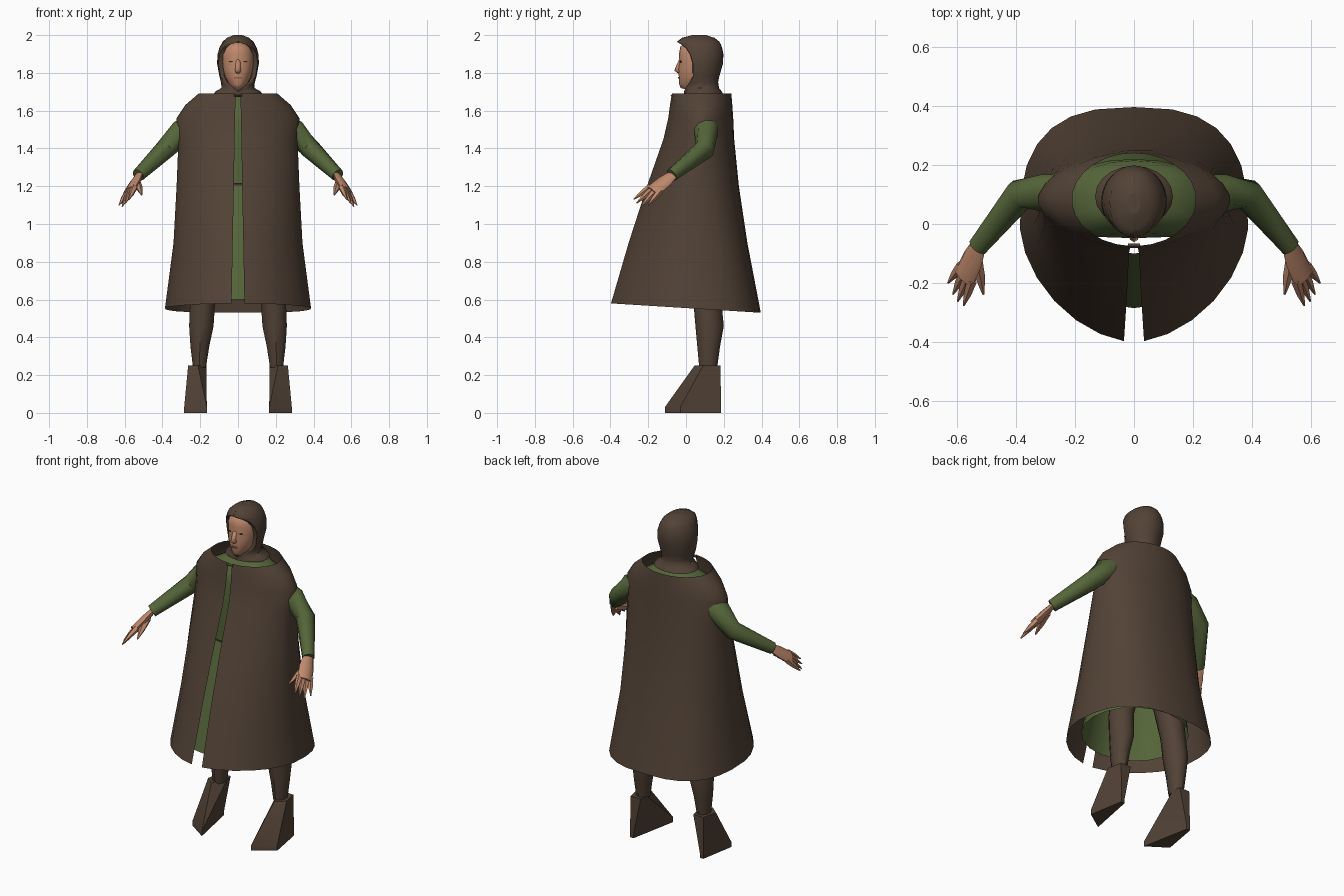
import bpy
import bmesh
from math import asin, cos, sin, pi, radians, copysign
from mathutils import Vector

default_cube = bpy.data.objects.get("Cube")
if default_cube:
    bpy.data.objects.remove(default_cube, do_unlink=True)


def make_material(name, red, green, blue):
    material = bpy.data.materials.new(name)
    material.use_nodes = True
    color = (red, green, blue, 1)
    material.diffuse_color = color
    shader = next(n for n in material.node_tree.nodes if n.type == "BSDF_PRINCIPLED")
    shader.inputs["Base Color"].default_value = color
    return material


BROWN = make_material("brown_cloth", .085, .055, .037)
GREEN = make_material("green_cloth", .092, .132, .042)
SKIN = make_material("skin", .52, .25, .15)
LIPS = make_material("lips", .3, .11, .075)
DARK = make_material("dark_eyes", .05, .03, .022)


def loft(name, rings, material, closed=True, caps=True, smooth=40):
    """Skin a list of equally sized rings of points."""
    bm = bmesh.new()
    rows = [[bm.verts.new(p) for p in ring] for ring in rings]
    count = len(rows[0])
    for low, high in zip(rows, rows[1:]):
        for i in range(count if closed else count - 1):
            j = (i + 1) % count
            bm.faces.new((low[i], low[j], high[j], high[i]))
    if caps:
        bm.faces.new(rows[0][::-1])
        bm.faces.new(rows[-1])
    bmesh.ops.remove_doubles(bm, verts=bm.verts, dist=.0001)
    bmesh.ops.recalc_face_normals(bm, faces=bm.faces)
    mesh = bpy.data.meshes.new(name)
    bm.to_mesh(mesh)
    bm.free()
    mesh.materials.append(material)
    obj = bpy.data.objects.new(name, mesh)
    bpy.context.collection.objects.link(obj)
    bpy.ops.object.select_all(action="DESELECT")
    obj.select_set(True)
    bpy.context.view_layer.objects.active = obj
    bpy.ops.object.shade_smooth_by_angle(angle=radians(smooth))


def oval(z, width, front, back, x=0, count=20, front_power=1, back_power=1, start=None):
    """Horizontal oval; a start angle leaves it open, evenly about the front."""
    opened = start is not None
    first = start if opened else -pi / 2
    span = pi - 2 * start if opened else 2 * pi
    points = []
    for i in range(count):
        a = first + span * i / (count - opened)
        power = back_power if sin(a) > 0 else front_power
        c, s = [copysign(abs(v) ** power, v) for v in (cos(a), sin(a))]
        points.append(Vector((x + width * c, (front + back) / 2 + (back - front) / 2 * s, z)))
    return points


def tube(name, path, material, count=8, across=(0, 0, 1), flat=1):
    """Tube through (x, y, z, radius) points, optionally flattened."""
    centres = [Vector(p[:3]) for p in path]
    rings = []
    for i, centre in enumerate(centres):
        direction = centres[min(i + 1, len(path) - 1)] - centres[max(i - 1, 0)]
        v = direction.cross(Vector(across)).normalized()
        u = v.cross(direction).normalized()
        turns = [2 * pi * k / count for k in range(count)]
        rings.append([centre + path[i][3] * (u * cos(t) + v * flat * sin(t)) for t in turns])
    loft(name, rings, material)


# Cloak: one open sheet, slit down the front, hem lower and squarer at the back
cloak_rings = []
for z, width, front, back, gap, front_power, back_power in [
    (.555, .387, -.40, .396, .034, 1.14, .74), (.9, .342, -.306, .325, .028, 1.14, .78),
    (1.2, .326, -.208, .28, .022, 1.14, .84), (1.45, .316, -.12, .255, .018, 1.15, .92),
    (1.56, .327, -.095, .25, .016, 1.25, 1.1), (1.63, .28, -.085, .245, .014, 1.08, 1),
    (1.69, .21, -.075, .24, .012, 1, 1),
]:
    # Keep the slit the same width whatever the corner power
    slit = asin((gap / width) ** (1 / front_power))
    ring = oval(z, width, front, back, count=27, front_power=front_power,
                back_power=back_power, start=slit - pi / 2)
    if not cloak_rings:
        for p in ring:
            p.z -= p.y * .0625
    cloak_rings.append(ring)
loft("cloak", cloak_rings, BROWN, closed=False, caps=False, smooth=50)
tube("cloak_clasp", [(-.02, -.074, 1.68, .008), (.02, -.074, 1.68, .008)], BROWN, count=4)

# Tunic: body, skirt and belt
loft("tunic_body", [oval(*row, front_power=.62, back_power=.9) for row in [
    (1.15, .19, -.045, .2), (1.4, .24, -.048, .22), (1.55, .25, -.048, .22),
    (1.62, .21, -.036, .215), (1.655, .14, .0, .19), (1.685, .085, .02, .165)]], GREEN)
loft("tunic_skirt", [oval(*row) for row in [
    (.6, .3, -.285, .3), (.9, .265, -.2, .26), (1.21, .22, -.1, .22)]], GREEN, caps=False)
loft("belt", [oval(z, .224, -.105, .224) for z in (1.205, 1.217)], DARK, caps=False)

# Head and neck
loft("head", [oval(*row) for row in [
    (1.65, .055, .02, .14), (1.712, .045, .0, .13), (1.72, .03, -.028, .12),
    (1.74, .05, -.036, .12), (1.78, .07, -.038, .13), (1.82, .08, -.042, .14),
    (1.86, .084, -.035, .14), (1.9, .084, -.037, .14), (1.94, .066, -.03, .13),
    (1.96, .03, .0, .1)]], SKIN, smooth=60)
loft("nose", [oval(z, width, front, .0, count=8) for z, width, front in [
    (1.798, .014, -.043), (1.812, .019, -.062), (1.835, .016, -.053), (1.87, .015, -.037)]],
    SKIN, smooth=70)


def face_plate(name, x, y, z, width, height, material):
    rings = [[Vector((x + width * cos(k * pi / 4), y + d, z + height * sin(k * pi / 4)))
              for k in range(8)] for d in (-.004, .004)]
    loft(name, rings, material)


face_plate("mouth", 0, -.038, 1.774, .022, .005, LIPS)
for side, x in (("left", .037), ("right", -.037)):
    face_plate(side + "_eye", x, -.027, 1.86, .011, .004, DARK)

# Hood: rings open around the face, with an inward turned rim and a flared collar
hood_rings = []
for z, width, front, back, edge in [
    (1.685, .132, -.01, .197, -.01), (1.703, .118, -.008, .188, -.008),
    (1.72, .088, -.004, .175, .0), (1.75, .09, -.015, .17, .022),
    (1.78, .098, -.03, .176, .038), (1.85, .111, -.04, .196, .037),
    (1.9, .108, -.045, .198, .022), (1.93, .1, -.046, .192, .003),
    (1.948, .092, -.047, .186, -.02), (1.965, .082, -.047, .177, -.047),
    (1.986, .058, -.018, .15, -.018), (2, .022, .035, .105, .035),
]:
    depth = (back - front) / 2
    start = asin(max(-1, (edge - (front + back) / 2) / depth))
    arc = oval(z, width, front, back, count=21, start=start)
    rim = [Vector((p.x * .78, p.y - .002, p.z)) for p in (arc[0], arc[-1])]
    hood_rings.append([rim[0]] + arc + [rim[1]])
loft("hood", hood_rings, BROWN, closed=False, caps=False, smooth=60)
loft("hood_crown", [oval(z, .022, .035, .105) for z in (1.994, 2)], BROWN)

# Limbs, built once for each side
finger_tips = [(.577, -.277, 1.13), (.597, -.262, 1.11), (.613, -.238, 1.093), (.63, -.2, 1.1)]
for side, s in (("left", 1), ("right", -1)):

    def limb(part, path, material, **options):
        mirrored = [(s * p[0], *p[1:]) for p in path]
        tube(side + "_" + part, mirrored, material, **options)

    limb("sleeve", [(.2, .1, 1.53, .068), (.3, .105, 1.487, .066),
                    (.385, .1, 1.396, .054), (.528, -.076, 1.258, .035)], GREEN, count=10)

    # Hand
    spread = Vector((.05 * s, .075, -.03)).normalized()
    limb("palm", [(.522, -.066, 1.264, .03), (.545, -.118, 1.222, .044),
                  (.574, -.18, 1.172, .046)], SKIN, across=spread, flat=.5)
    knuckle = Vector((.566, -.165, 1.184))
    for k, tip in enumerate(finger_tips):
        offset = Vector((s * spread.x, spread.y, spread.z)) * (k - 1.5) * .022
        base = knuckle + offset
        middle = base.lerp(Vector(tip), .5)
        limb("finger_" + "abcd"[k], [(*base, .018), (*middle, .014), (*tip, .003)], SKIN, count=5)
    limb("thumb", [(.54, -.1, 1.222, .024), (.522, -.175, 1.19, .018),
                   (.51, -.238, 1.155, .004)], SKIN, count=5)

    # Leg, and a boot with a turned cuff, a narrow heel and a wide angled toe
    loft(side + "_leg", [oval(z, w, front, back, x=s * x, count=10) for z, w, front, back, x in [
        (.24, .036, .07, .165, .204), (.35, .052, .06, .18, .202), (.46, .068, .05, .2, .194),
        (.6, .07, .038, .186, .187), (.95, .09, .01, .2, .12)]], BROWN)
    toe = (.165, -.112)
    sole = [toe, toe, (.285, -.03), (.247, .186), (.223, .186)]
    cuff = [(.168, .135), (.212, .045), (.264, .09), (.245, .182), (.177, .182)]
    loft(side + "_boot", [[Vector((s * x, y, z)) for x, y in outline]
                          for z, outline in ((0, sole), (.03, sole), (.25, cuff))], BROWN)
